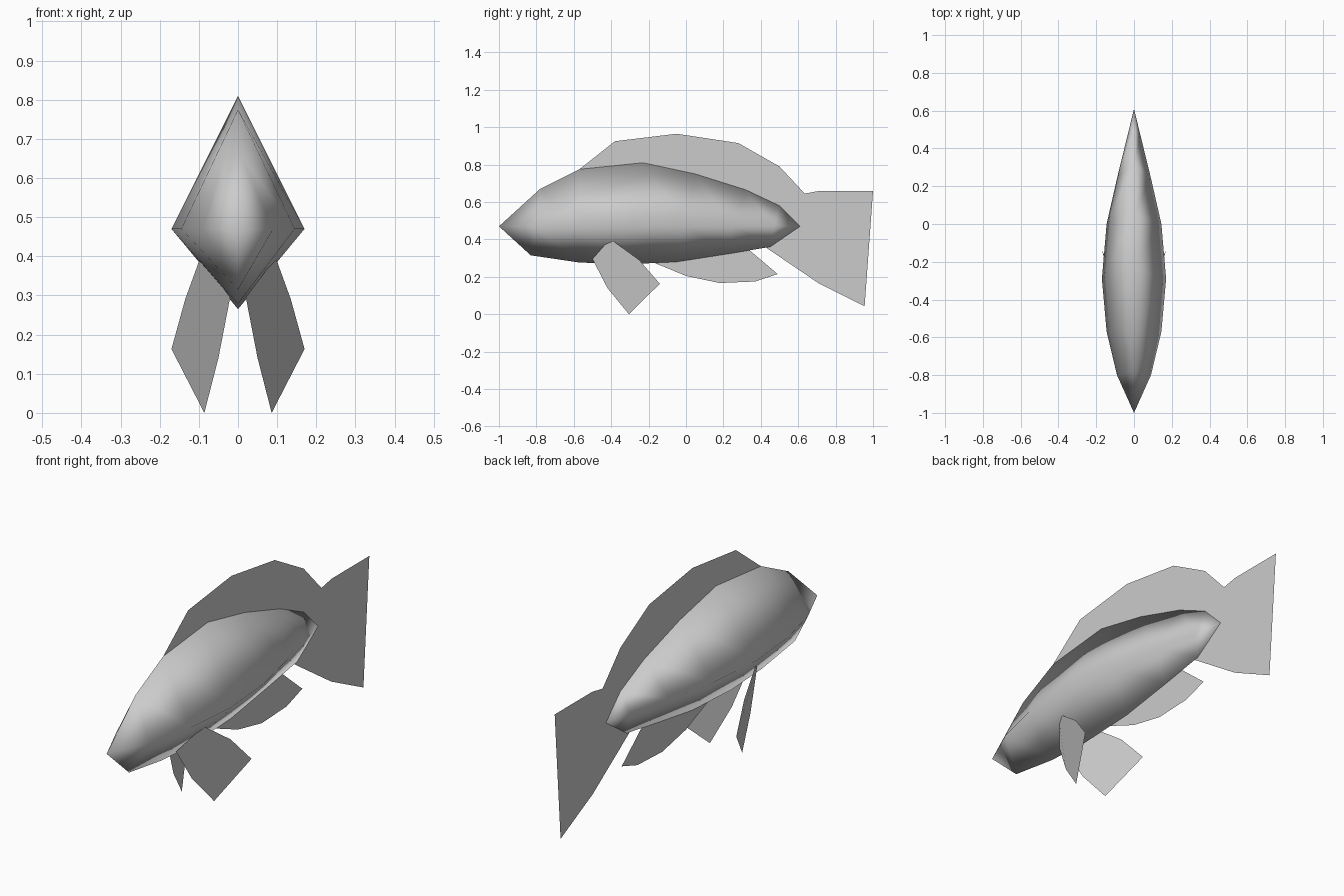
import bpy
import bmesh

default = bpy.data.objects.get("Cube")
if default:
    bpy.data.objects.remove(default, do_unlink=True)

# Single grey colour
GREY = (0.6, 0.6, 0.6, 1)
mat = bpy.data.materials.new("light_grey")
mat.use_nodes = True
mat.diffuse_color = GREY
shader = mat.node_tree.nodes["Principled BSDF"]
shader.inputs["Base Color"].default_value = GREY


def finish(name, bm, smooth=False):
    mesh = bpy.data.meshes.new(name)
    for face in bm.faces:
        face.smooth = smooth
    bm.to_mesh(mesh)
    bm.free()
    mesh.materials.append(mat)
    obj = bpy.data.objects.new(name, mesh)
    bpy.context.collection.objects.link(obj)
    return obj


def fin(name, points):
    """Flat sheet through a list of (x, y, z) points."""
    bm = bmesh.new()
    bm.faces.new([bm.verts.new(p) for p in points])
    return finish(name, bm)


def middle_fin(name, outline):
    return fin(name, [(0, y, z) for y, z in outline])


# Body: diamond rings lofted between the back, side and belly lines
RIDGE = 0.47
back = [(-.78, .67), (-.57, .775), (-.23, .81), (.05, .75), (.32, .665), (.5, .58)]
side = [(-.8, .09), (-.57, .145), (-.29, .17), (0, .145), (.25, .088), (.47, .034)]
belly = [(-.83, .315), (-.58, .278), (-.35, .265), (-.05, .28), (.22, .322), (.45, .36)]

bm = bmesh.new()
rings = []
for (by, bz), (sy, sx), (ky, kz) in zip(back, side, belly):
    corners = [(0, by, bz), (sx, sy, RIDGE), (0, ky, kz), (-sx, sy, RIDGE)]
    rings.append([bm.verts.new(c) for c in corners])
nose = bm.verts.new((0, -1, RIDGE))
tail_end = bm.verts.new((0, .61, RIDGE))
for i in range(4):
    j = (i + 1) % 4
    bm.faces.new((nose, rings[0][i], rings[0][j]))
    bm.faces.new((tail_end, rings[-1][j], rings[-1][i]))
    for a, b in zip(rings, rings[1:]):
        bm.faces.new((a[i], b[i], b[j], a[j]))
bmesh.ops.recalc_face_normals(bm, faces=bm.faces)
finish("body", bm, smooth=True)

# Dorsal fin running along the back to the tail
middle_fin("dorsal_fin", [
    (-.57, .775), (-.38, .925), (-.05, .965), (.28, .915), (.5, .79),
    (.635, .645), (.61, .47), (.5, .58), (.32, .665), (.05, .75), (-.23, .81)])

# Tail fin
middle_fin("tail_fin", [
    (.61, .47), (.635, .645), (.715, .66), (1, .66), (.955, .043),
    (.71, .165), (.43, .355)])

# Anal fin under the rear belly
middle_fin("anal_fin", [
    (-.17, .275), (0, .205), (.18, .167), (.37, .175), (.49, .215),
    (.34, .342), (.2, .34)])

# Pair of pectoral fins, mirrored
pectoral = [(.098, -.39, .392), (.08, -.43, .375), (.02, -.5, .295), (.05, -.42, .14),
            (.086, -.305, 0), (.17, -.14, .163), (.135, -.25, .29)]
for label, s in (("left", 1), ("right", -1)):
    fin(label + "_pectoral_fin", [(s * x, y, z) for x, y, z in pectoral])
